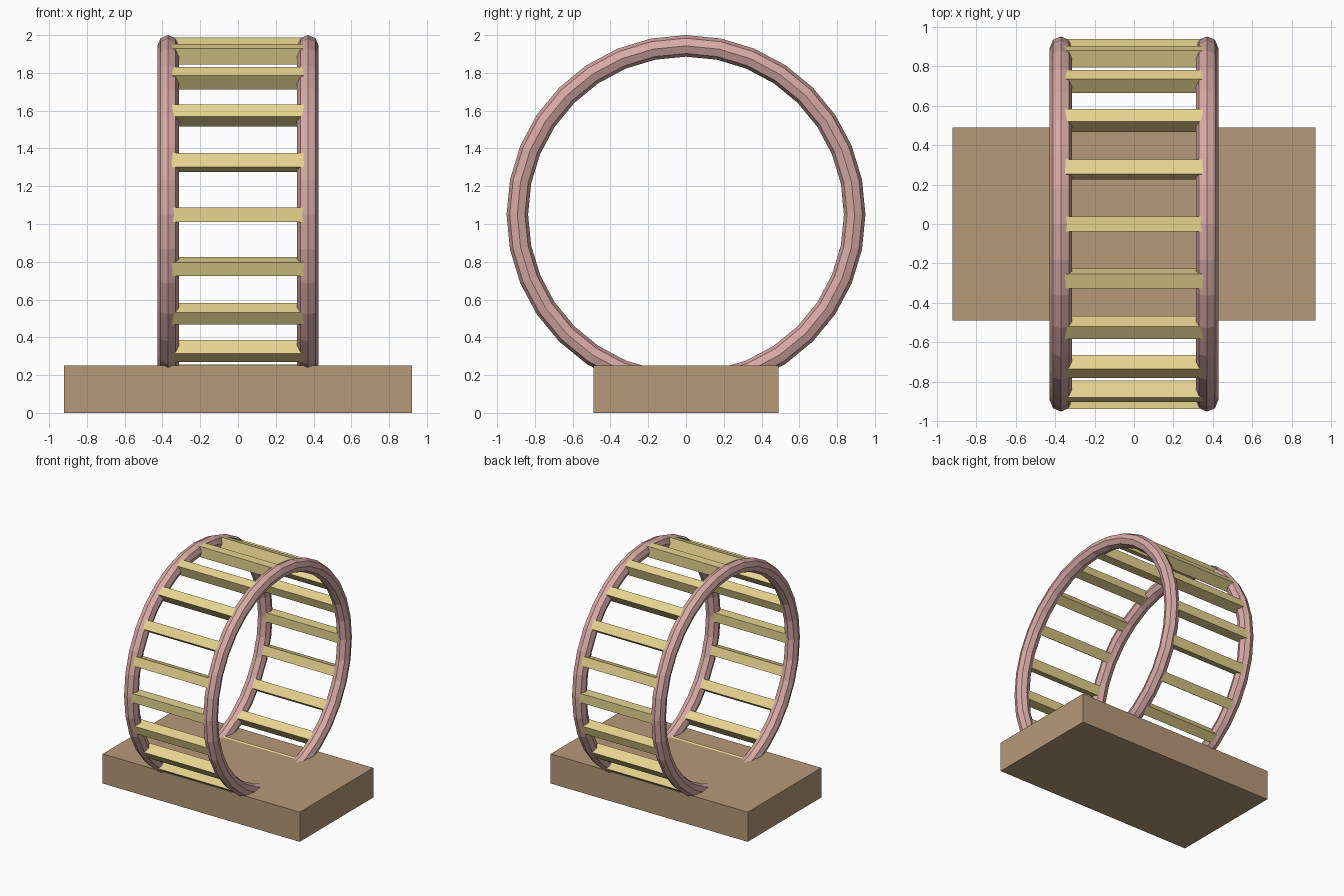
import bpy, bmesh
from math import cos, sin, pi, radians
from mathutils import Matrix

if "Cube" in bpy.data.objects:
    bpy.data.objects.remove(bpy.data.objects["Cube"])

HUB_Z = 1.05


def material(name, rgb):
    m = bpy.data.materials.new(name)
    m.diffuse_color = (*rgb, 1)
    m.use_nodes = True
    m.node_tree.nodes["Principled BSDF"].inputs["Base Color"].default_value = m.diffuse_color
    return m


def box(name, size, matrix, mat):
    bm = bmesh.new()
    bmesh.ops.create_cube(bm, size=1, matrix=matrix @ Matrix.Diagonal((*size, 1)))
    me = bpy.data.meshes.new(name)
    bm.to_mesh(me)
    bm.free()
    ob = bpy.data.objects.new(name, me)
    bpy.context.collection.objects.link(ob)
    me.materials.append(mat)
    return ob


base_mat = material("base_brown", (0.47, 0.32, 0.19))
ring_mat = material("ring_pink", (0.68, 0.40, 0.38))
slat_mat = material("slat_yellow", (0.80, 0.66, 0.28))

# Base block
box("base", (1.84, 0.98, 0.25), Matrix.Translation((0, 0, 0.125)), base_mat)

# Two octagonal-section rings, their lowest part sunk in the base
for side, x in (("left", -0.37), ("right", 0.37)):
    bpy.ops.mesh.primitive_torus_add(
        major_segments=32, minor_segments=8, major_radius=0.893, minor_radius=0.057,
        location=(x, 0, HUB_Z), rotation=(0, pi / 2, 0))
    ring = bpy.context.object
    ring.name = side + "_ring"
    ring.data.materials.append(ring_mat)

# Twenty slats around the wheel, ends buried in the rings
SLATS, R = 20, 0.892
for i in range(SLATS):
    a = 2 * pi * i / SLATS
    place = (Matrix.Translation((0, R * cos(a), HUB_Z + R * sin(a)))
             @ Matrix.Rotation(a, 4, 'X'))
    box(f"slat_{i + 1:02d}", (0.72, 0.089, 0.077), place, slat_mat)
